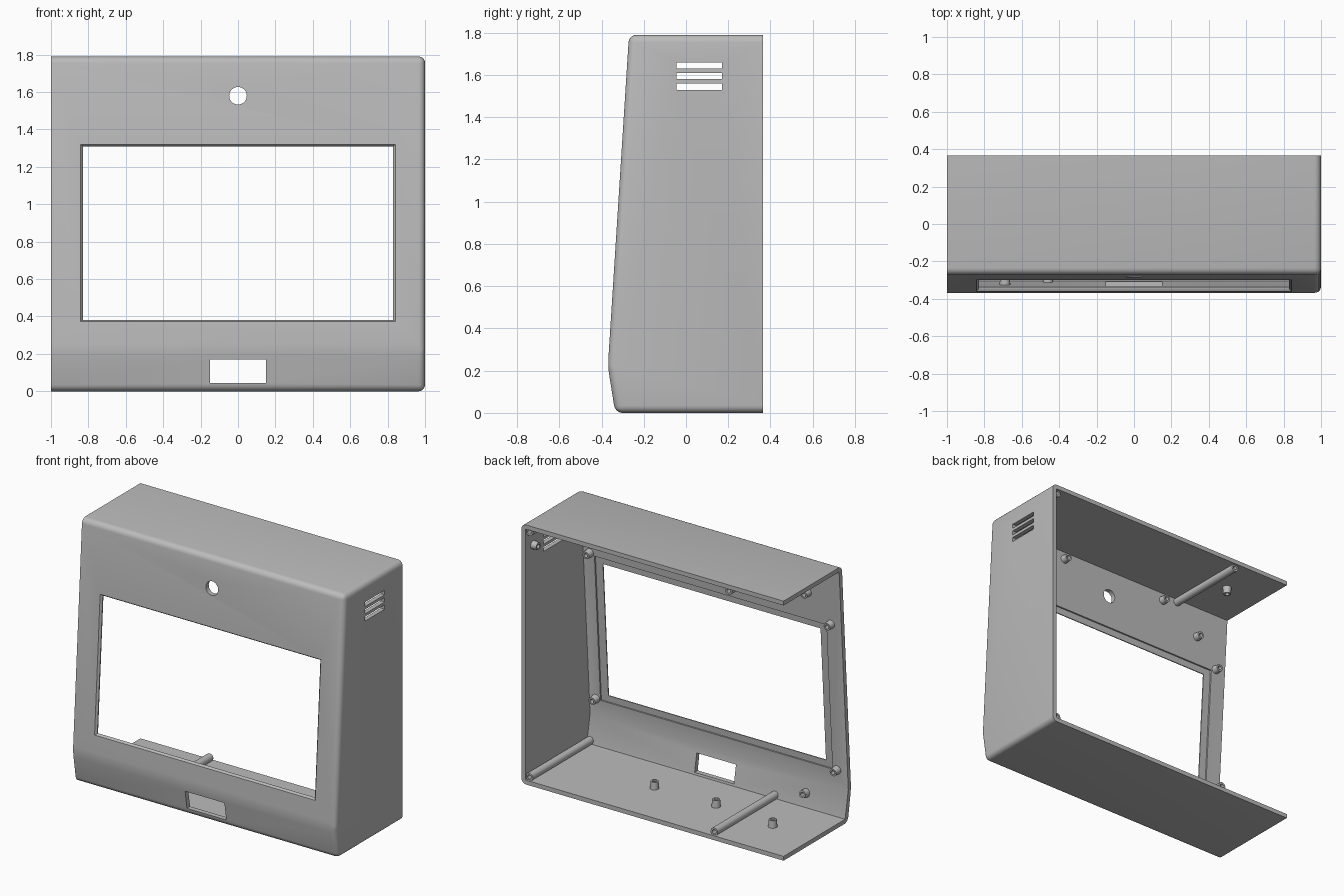
import bpy, bmesh, math
from mathutils import Vector

if bpy.data.objects.get("Cube"):
    bpy.data.objects.remove(bpy.data.objects["Cube"])

grey = bpy.data.materials.new("mid_grey")
grey.use_nodes = True
GREY = (0.5, 0.5, 0.5, 1)
grey.diffuse_color = GREY
grey.node_tree.nodes["Principled BSDF"].inputs["Base Color"].default_value = GREY

WALL = 0.03
TOP = 1.79
BACK = 0.365
SLOPE = 0.1 / 1.57


def front_y(z):
    """Outer y of the sloping front panel at height z."""
    return -0.37 + SLOPE * (z - 0.22)


def make(name, bm):
    bmesh.ops.recalc_face_normals(bm, faces=bm.faces)
    mesh = bpy.data.meshes.new(name)
    bm.to_mesh(mesh)
    bm.free()
    obj = bpy.data.objects.new(name, mesh)
    bpy.context.collection.objects.link(obj)
    mesh.materials.append(grey)
    return obj


def loft(rings):
    """Closed solid through matching rings of points."""
    bm = bmesh.new()
    loops = [[bm.verts.new(p) for p in ring] for ring in rings]
    n = len(loops[0])
    for a, b in zip(loops, loops[1:]):
        for i in range(n):
            bm.faces.new((a[i], a[(i + 1) % n], b[(i + 1) % n], b[i]))
    bm.faces.new(loops[0])
    bm.faces.new(loops[-1])
    return bm


def prism(profile, x0, x1):
    return loft([[(x, y, z) for y, z in profile] for x in (x0, x1)])


def panel_rect(half, z0, z1, depth):
    """Rectangle parallel to the front panel, at a depth behind it."""
    return [(x, front_y(z) + depth, z)
            for x, z in ((-half, z0), (half, z0), (half, z1), (-half, z1))]


def box(x0, x1, y0, y1, z0, z1):
    return prism([(y0, z0), (y1, z0), (y1, z1), (y0, z1)], x0, x1)


def smooth(obj):
    bpy.ops.object.select_all(action="DESELECT")
    obj.select_set(True)
    bpy.context.view_layer.objects.active = obj
    bpy.ops.object.shade_smooth_by_angle(angle=math.radians(35))


# Outer body with rounded front and side edges
bm = prism([(-0.335, 0), (-0.37, 0.22), (-0.27, TOP), (BACK, TOP), (BACK, 0)], -1, 1)
soft = [e for e in bm.edges
        if not all(v.co.y > 0.36 for v in e.verts)
        and not all(v.co.x < -0.99 for v in e.verts)]
bmesh.ops.bevel(bm, geom=soft, offset=0.035, segments=5, profile=0.5, affect="EDGES")
shell = make("enclosure_shell", bm)

# Cutters: hollow interior, window, display pocket, port, round hole, side slots
t = WALL
cutters = [
    prism([(-0.335 + t, t), (-0.37 + t, 0.22), (-0.27 + t, TOP - t), (0.6, TOP - t), (0.6, t)],
          -1.3, 1 - t),
    loft([panel_rect(0.86, 0.36, 1.335, -0.02), panel_rect(0.83, 0.38, 1.31, 0.013),
          panel_rect(0.83, 0.38, 1.31, 0.1)]),
    loft([panel_rect(0.885, 0.335, 1.355, 0.02), panel_rect(0.885, 0.335, 1.355, 0.1)]),
    box(-0.15, 0.15, -0.5, -0.2, 0.045, 0.17),
    loft([[(0.047 * math.cos(a), y, 1.58 + 0.047 * math.sin(a))
           for a in (math.tau * i / 32 for i in range(32))] for y in (-0.5, -0.1)]),
]
cutters += [box(0.9, 1.1, -0.045, 0.17, z, z + 0.03) for z in (1.53, 1.58, 1.63)]

bpy.context.view_layer.objects.active = shell
for cut_bm in cutters:
    cutter = make("cutter", cut_bm)
    mod = shell.modifiers.new("cut", "BOOLEAN")
    mod.operation = "DIFFERENCE"
    mod.solver = "EXACT"
    mod.object = cutter
    bpy.ops.object.modifier_apply(modifier=mod.name)
    bpy.data.objects.remove(cutter)
smooth(shell)


def boss(name, base, direction, length, r_base=0.03, r_tip=0.025, hole=0.014):
    """Round screw post with a blind hole in its tip."""
    profile = [(r_base, 0), (r_tip, length), (hole, length), (hole, length - 0.045)]
    n = 20
    bm = loft([[(r * math.cos(math.tau * i / n), r * math.sin(math.tau * i / n), h)
                for i in range(n)] for r, h in profile])
    obj = make(name, bm)
    obj.rotation_mode = "QUATERNION"
    obj.rotation_quaternion = Vector(direction).to_track_quat("Z", "Y")
    obj.location = base
    smooth(obj)


# Posts on the sloping front panel: display corners and small board mounts
inward = (0, 1, -SLOPE)
panel_posts = [(sx * 0.92, z) for sx in (-1, 1) for z in (0.34, 1.37)]
panel_posts += [(0.39, 1.71), (-0.45, 1.71), (-0.75, 1.55)]
for x, z in panel_posts:
    boss("front_panel_post", (x, front_y(z) + 0.02, z), inward, 0.055)
boss("lower_front_post", (-0.69, -0.335, 0.12), (0, 1, 0.16), 0.055)

# Posts on the floor, the ceiling and the side wall
for x, y in ((0.24, 0), (-0.23, 0), (-0.69, 0.04)):
    boss("floor_post", (x, y, 0.02), (0, 0, 1), 0.06)
boss("ceiling_post", (-0.72, 0.09, TOP - 0.02), (0, 0, -1), 0.06)
boss("side_wall_post", (0.98, 0.28, 1.62), (-1, 0, 0), 0.05)

# Long screw rails along the depth of the body
for name, x, z, y0 in (("floor_rail", -0.46, 0.05, -0.33), ("floor_corner_rail", 0.95, 0.05, -0.33),
                       ("ceiling_rail", -0.57, TOP - 0.05, -0.25),
                       ("ceiling_corner_rail", 0.95, TOP - 0.05, -0.25)):
    boss(name, (x, y0, z), (0, 1, 0), 0.35 - y0, 0.027, 0.027)
